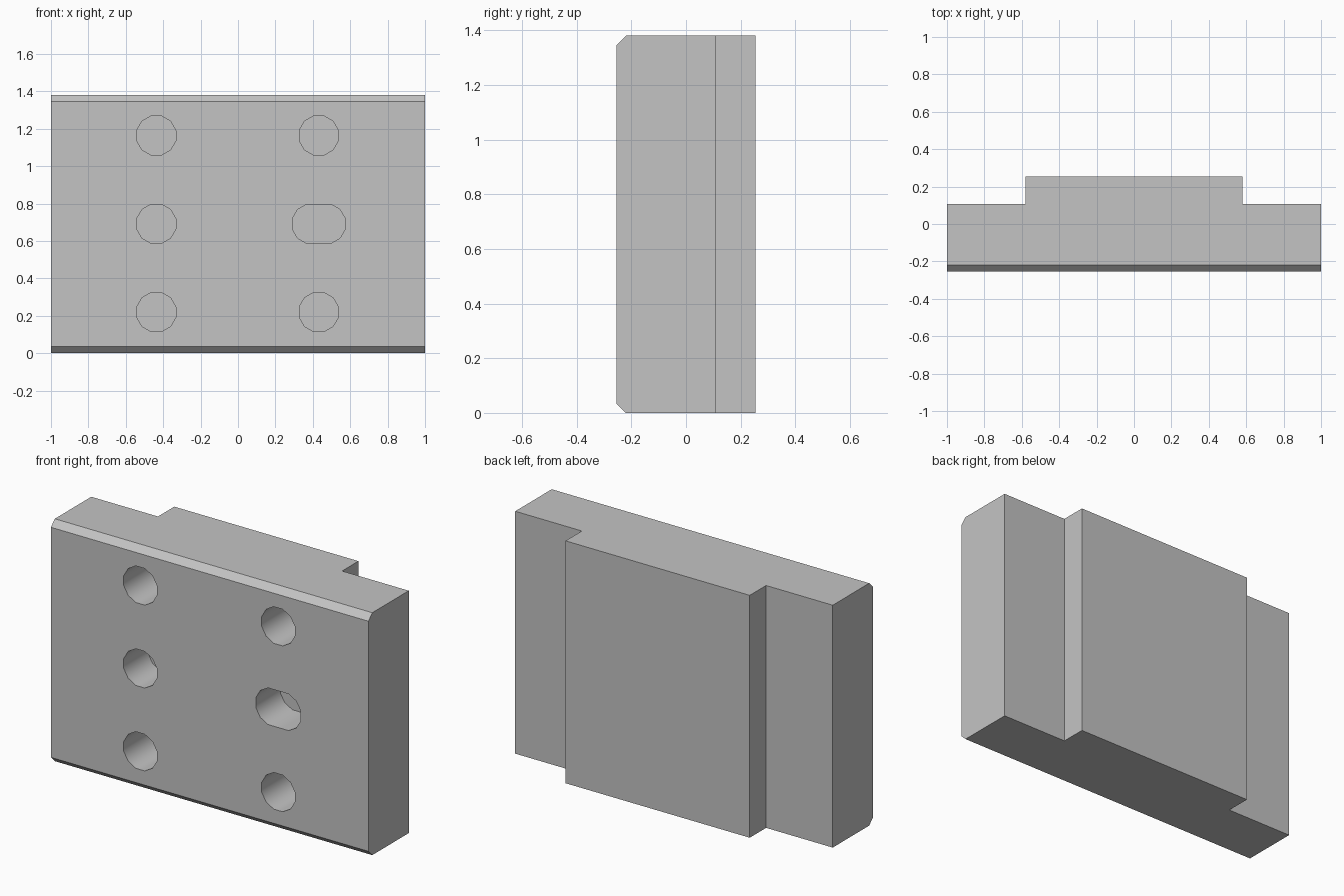
import bpy
import bmesh
from math import pi, sin, cos, radians

if "Cube" in bpy.data.objects:
    bpy.data.objects.remove(bpy.data.objects["Cube"])

HEIGHT, FRONT, SHELF, BACK = 1.38, -0.255, 0.108, 0.255
HALF_WIDTH, HALF_RIB = 1.0, 0.58
CHAMFER, RADIUS, SIDES = 0.035, 0.108, 12

grey = bpy.data.materials.new("plain_grey")
grey.use_nodes = True
colour = (0.55, 0.55, 0.55, 1)
grey.diffuse_color = colour
grey.node_tree.nodes["Principled BSDF"].inputs["Base Color"].default_value = colour


def prism(name, outline, offset):
    """Extrude a closed outline along an offset vector into a solid."""
    bm = bmesh.new()
    face = bm.faces.new([bm.verts.new(p) for p in outline])
    result = bmesh.ops.extrude_face_region(bm, geom=[face], use_keep_orig=True)
    moved = [g for g in result["geom"] if isinstance(g, bmesh.types.BMVert)]
    bmesh.ops.translate(bm, verts=moved, vec=offset)
    bmesh.ops.recalc_face_normals(bm, faces=bm.faces)
    mesh = bpy.data.meshes.new(name)
    bm.to_mesh(mesh)
    bm.free()
    mesh.materials.append(grey)
    obj = bpy.data.objects.new(name, mesh)
    bpy.context.collection.objects.link(obj)
    return obj


# Plate with a raised rib along its back
half = [(HALF_WIDTH, FRONT), (HALF_WIDTH, SHELF), (HALF_RIB, SHELF), (HALF_RIB, BACK)]
outline = half + [(-x, y) for x, y in reversed(half)]
plate = prism("ribbed_plate", [(x, y, 0) for x, y in outline], (0, 0, HEIGHT))

# Chamfers along the top and bottom front edges
bm = bmesh.new()
bm.from_mesh(plate.data)
front_edges = [e for e in bm.edges
               if all(abs(v.co.y - FRONT) < 1e-4 for v in e.verts)
               and abs(e.verts[0].co.z - e.verts[1].co.z) < 1e-4]
bmesh.ops.bevel(bm, geom=front_edges, offset=CHAMFER, segments=1, affect='EDGES')
bm.to_mesh(plate.data)
bm.free()


def drill(x, z, depth, stretch=0.0):
    """Cut a blind round hole, or a slot when stretched sideways."""
    ring = []
    for i in range(SIDES):
        a = 2 * pi * (i + 0.5) / SIDES
        side = stretch if cos(a) > 0 else -stretch
        ring.append((x + side + RADIUS * cos(a), FRONT - 0.1, z + RADIUS * sin(a)))
    cutter = prism("hole_cutter", ring, (0, depth + 0.1, 0))
    cutter.hide_render = True
    mod = plate.modifiers.new("hole", 'BOOLEAN')
    mod.operation = 'DIFFERENCE'
    mod.solver = 'EXACT'
    mod.object = cutter
    bpy.context.view_layer.objects.active = plate
    bpy.ops.object.modifier_apply(modifier=mod.name)
    bpy.data.objects.remove(cutter)


# Two columns of blind holes, the middle left-hand one being a slot
for x in (-0.437, 0.432):
    for z in (0.22, 0.692, 1.164):
        middle = 0.5 < z < 1
        drill(x, z, 0.22 if middle else 0.25, 0.037 if middle and x > 0 else 0.0)

bpy.ops.object.select_all(action='DESELECT')
plate.select_set(True)
bpy.context.view_layer.objects.active = plate
bpy.ops.object.shade_smooth_by_angle(angle=radians(35))
